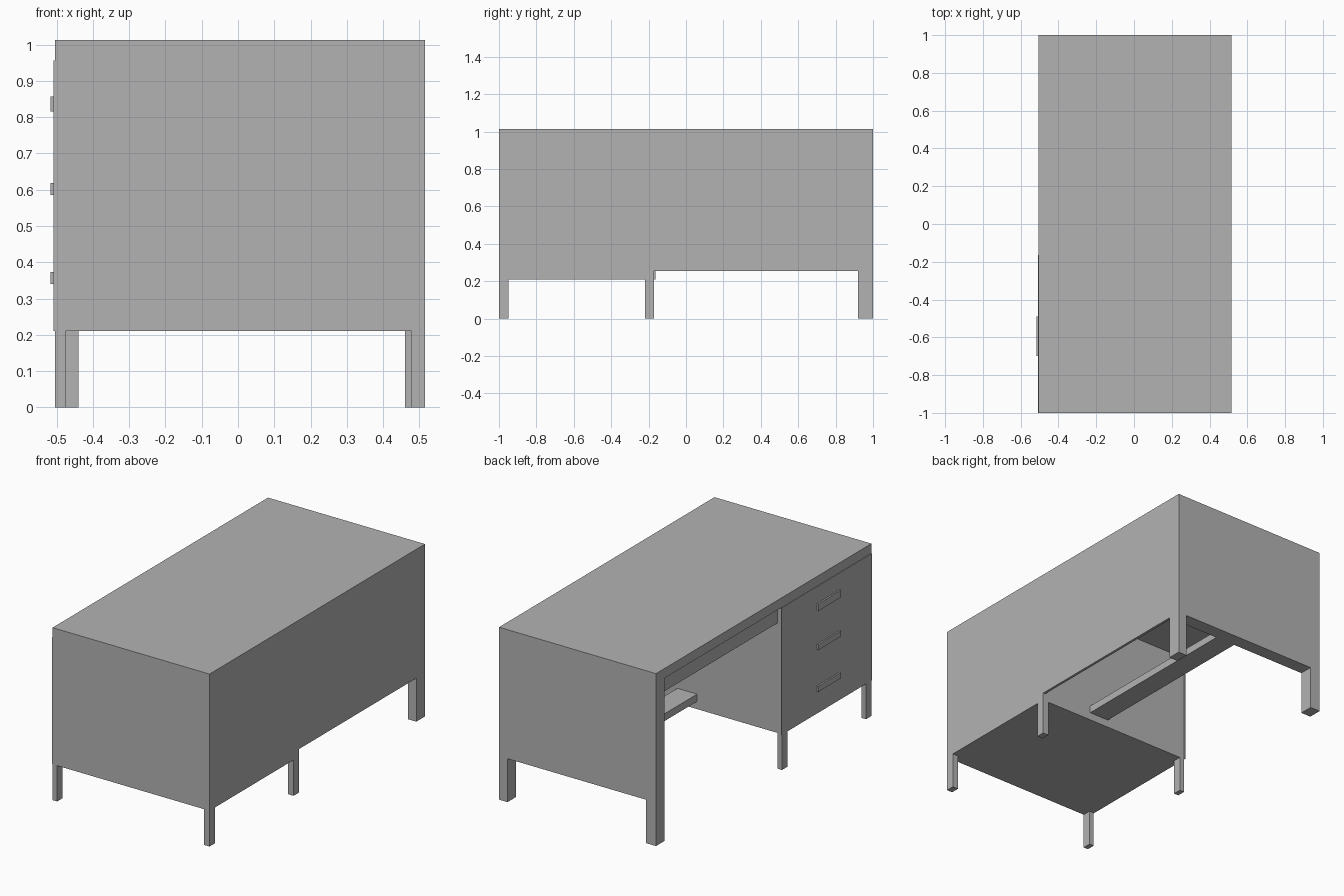
import bpy
import bmesh

if "Cube" in bpy.data.objects:
    bpy.data.objects.remove(bpy.data.objects["Cube"], do_unlink=True)

GREY = (0.45, 0.45, 0.45, 1.0)
grey = bpy.data.materials.new("plain_grey")
grey.use_nodes = True
grey.diffuse_color = GREY
grey.node_tree.nodes["Principled BSDF"].inputs["Base Color"].default_value = GREY


def box(name, x, y, z):
    """Flat-sided box spanning the (low, high) pairs x, y and z."""
    mesh = bpy.data.meshes.new(name)
    bm = bmesh.new()
    bmesh.ops.create_cube(bm, size=1)
    for v in bm.verts:
        v.co = [low + (c + 0.5) * (high - low) for c, (low, high) in zip(v.co, (x, y, z))]
    bm.to_mesh(mesh)
    bm.free()
    mesh.materials.append(grey)
    obj = bpy.data.objects.new(name, mesh)
    bpy.context.collection.objects.link(obj)
    return obj


# Shared lines of the desk: drawers open to -x, knee space towards +y
DRAWER_X, PANEL_X = -0.505, 0.515
PED_Y, LEG_Y, END_Y = -0.17, 0.92, 1.0
PED_Z, PANEL_Z, TOP_Z = 0.21, 0.255, 0.956

# Desktop
box("desktop", (DRAWER_X, PANEL_X), (-END_Y, END_Y), (TOP_Z, 1.013))

# Drawer pedestal with its slightly proud front and three handles
box("drawer_pedestal", (DRAWER_X, PANEL_X), (-END_Y, PED_Y), (PED_Z, TOP_Z))
box("drawer_front", (-0.508, DRAWER_X), (-END_Y, -0.163), (PED_Z, TOP_Z))
for i, (low, high) in enumerate([(0.34, 0.373), (0.585, 0.618), (0.815, 0.857)]):
    box(f"drawer_handle_{i + 1}", (-0.517, -0.508), (-0.7, -0.49), (low, high))

# Four slim legs under the pedestal
for y_name, y in (("outer", (-END_Y, -0.95)), ("inner", (-0.22, PED_Y))):
    box(f"{y_name}_drawer_side_leg", (DRAWER_X, -0.475), y, (0, PED_Z))
    box(f"{y_name}_panel_side_leg", (0.478, PANEL_X), y, (0, PED_Z))

# Two stout full-height legs and the end panel between them
box("end_drawer_side_leg", (DRAWER_X, -0.44), (LEG_Y, END_Y), (0, TOP_Z))
box("end_panel_side_leg", (0.46, PANEL_X), (LEG_Y, END_Y), (0, TOP_Z))
box("end_panel", (-0.44, 0.46), (LEG_Y, END_Y), (PANEL_Z, TOP_Z))

# Modesty panel, shallow centre drawer and footrest across the knee space
box("modesty_panel", (0.5, PANEL_X), (PED_Y, LEG_Y), (PANEL_Z, TOP_Z))
box("centre_drawer", (-0.475, 0.5), (PED_Y, LEG_Y), (0.855, TOP_Z))
box("footrest", (0.047, 0.175), (PED_Y, LEG_Y), (PANEL_Z, 0.298))
